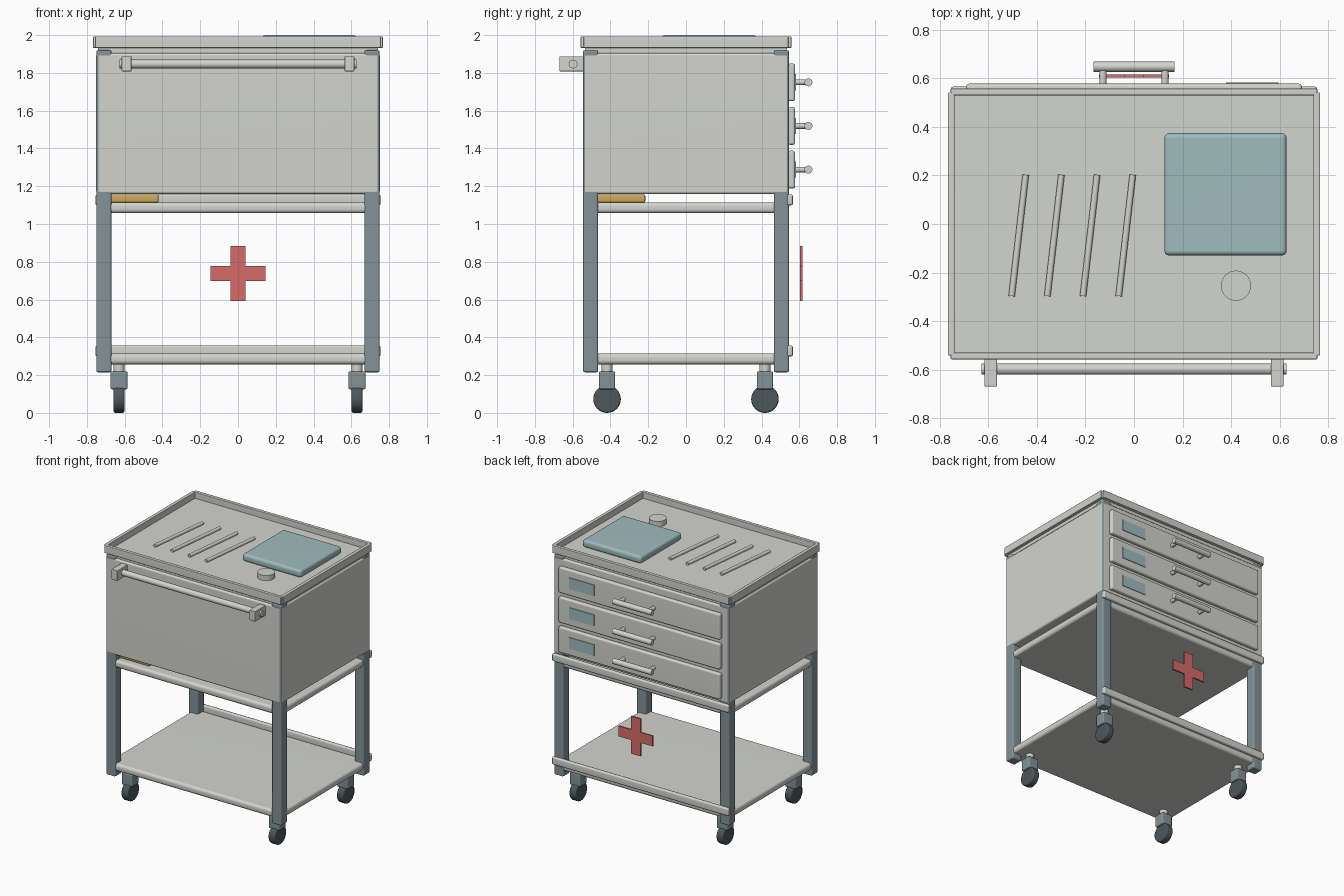
import bpy, bmesh, math
from mathutils import Matrix, Vector

if "Cube" in bpy.data.objects:
    bpy.data.objects.remove(bpy.data.objects["Cube"])


def material(name, rgb):
    mat = bpy.data.materials.new(name)
    mat.use_nodes = True
    mat.diffuse_color = (*rgb, 1)
    bsdf = next(n for n in mat.node_tree.nodes if n.type == 'BSDF_PRINCIPLED')
    bsdf.inputs["Base Color"].default_value = (*rgb, 1)
    return mat


GREY = material("pale_grey_metal", (0.65, 0.66, 0.62))
STEEL = material("blue_grey_steel", (0.23, 0.29, 0.31))
TEAL = material("soft_teal", (0.35, 0.50, 0.51))
RED = material("warm_red", (0.67, 0.15, 0.14))
OCHRE = material("ochre", (0.62, 0.40, 0.11))
RUBBER = material("dark_rubber", (0.075, 0.095, 0.105))


def finish(bm, name, mat):
    bmesh.ops.recalc_face_normals(bm, faces=bm.faces)
    mesh = bpy.data.meshes.new(name)
    bm.to_mesh(mesh)
    bm.free()
    mesh.materials.append(mat)
    obj = bpy.data.objects.new(name, mesh)
    bpy.context.collection.objects.link(obj)
    bpy.ops.object.select_all(action='DESELECT')
    obj.select_set(True)
    bpy.context.view_layer.objects.active = obj
    bpy.ops.object.shade_smooth_by_angle(angle=math.radians(50))
    normals = obj.modifiers.new("weighted_normals", 'WEIGHTED_NORMAL')
    normals.keep_sharp = True
    return obj


def box(name, mat, x, y, z, bevel=0.0, segments=2):
    """Box given by (min, max) on each axis, with rounded edges."""
    bm = bmesh.new()
    bmesh.ops.create_cube(bm, size=1)
    for v in bm.verts:
        v.co = Vector([(a + b) / 2 + c * (b - a) for (a, b), c in zip((x, y, z), v.co)])
    if bevel:
        bmesh.ops.bevel(bm, geom=bm.edges[:], offset=bevel, segments=segments,
                        profile=0.5, affect='EDGES')
    return finish(bm, name, mat)


def rod(name, mat, start, end, radius, sides=24, bevel=0.0):
    """Cylinder running between two points."""
    start, end = Vector(start), Vector(end)
    axis = end - start
    bm = bmesh.new()
    bmesh.ops.create_cone(bm, cap_ends=True, segments=sides, radius1=radius,
                          radius2=radius, depth=axis.length)
    if bevel:
        rims = [e for e in bm.edges if abs(e.verts[0].co.z - e.verts[1].co.z) < 1e-5]
        bmesh.ops.bevel(bm, geom=rims, offset=bevel, segments=2, profile=0.5, affect='EDGES')
    turn = axis.to_track_quat('Z', 'Y').to_matrix().to_4x4()
    bmesh.ops.transform(bm, matrix=Matrix.Translation((start + end) / 2) @ turn, verts=bm.verts)
    return finish(bm, name, mat)


def span(centre, half):
    return (centre - half, centre + half)


# Cabinet body
box("cabinet_body", GREY, span(0, 0.751), span(0, 0.546), (1.158, 1.905), 0.015)

# Corner posts and casters
for sx, side in ((-1, "right"), (1, "left")):
    for sy, end in ((-1, "front"), (1, "back")):
        tag = f"{end}_{side}"
        box(f"post_{tag}", STEEL, span(sx * 0.71, 0.04), span(sy * 0.505, 0.04),
            (0.215, 1.92), 0.01)
        cx, cy = sx * 0.63, sy * 0.418
        rod(f"caster_stem_{tag}", GREY, (cx, cy, 0.2), (cx, cy, 0.27), 0.03)
        box(f"caster_fork_{tag}", STEEL, span(cx, 0.045), span(cy, 0.043), (0.125, 0.22), 0.008)
        rod(f"caster_wheel_{tag}", RUBBER, (cx - 0.029, cy, 0.073), (cx + 0.029, cy, 0.073),
            0.073, 32, 0.01)

# Shelves, each with a raised back lip
for name, base in (("lower", 0.257), ("upper", 1.057)):
    box(f"{name}_shelf", GREY, span(0, 0.744), span(0, 0.539), (base, base + 0.058), 0.02, 3)
    box(f"{name}_back_lip", GREY, span(0, 0.755), (0.535, 0.566),
        (base + 0.042, base + 0.1), 0.01)

# Top tray with four rims
box("tray_floor", GREY, span(0, 0.742), span(0, 0.535), (1.907, 1.945))
for s, side, end in ((-1, "right", "front"), (1, "left", "back")):
    box(f"tray_rim_{side}", GREY, span(s * 0.753, 0.014), span(0, 0.542), (1.932, 1.993), 0.005)
    box(f"tray_rim_{end}", GREY, span(0, 0.755), span(s * 0.544, 0.014), (1.932, 1.993), 0.005)

# Items on the tray
box("folded_pad", TEAL, span(0.377, 0.252), span(0.122, 0.252), (1.94, 2.0), 0.02, 3)
rod("small_jar", GREY, (0.42, -0.254, 1.94), (0.42, -0.254, 1.985), 0.062, 32)
for i in range(4):
    x = -0.475 + i * 0.147
    rod(f"instrument_{i + 1}", GREY, (x - 0.029, -0.297, 1.957), (x + 0.029, 0.203, 1.957), 0.013, 16)

# Box stored on the upper shelf
box("storage_box", OCHRE, (-0.685, -0.42), (-0.485, -0.215), (1.113, 1.157), 0.01)

# Drawers on the back, with label plates and bar handles
for i in range(3):
    z = 1.75 - i * 0.231
    box(f"drawer_{i + 1}", GREY, span(0, 0.692), (0.54, 0.578), span(z, 0.1), 0.012)
    box(f"drawer_label_{i + 1}", TEAL, (0.38, 0.595), (0.575, 0.583), span(z, 0.043))
    for s in (-1, 1):
        rod(f"handle_stem_{i + 1}_{'left' if s > 0 else 'right'}", GREY,
            (s * 0.128, 0.57, z), (s * 0.128, 0.648, z), 0.015, 16)
    rod(f"handle_bar_{i + 1}", GREY, (-0.167, 0.648, z), (0.167, 0.648, z), 0.021)

# Push rail on the front
rod("push_rail", GREY, (-0.628, -0.598, 1.847), (0.628, -0.598, 1.847), 0.023)
for s, side in ((-1, "right"), (1, "left")):
    box(f"rail_bracket_{side}", GREY, span(s * 0.59, 0.026), (-0.67, -0.54), (1.808, 1.888), 0.005)

# Red cross plate behind the open bay
arm, reach, mid = 0.04, 0.145, 0.738
corner = [(arm, reach), (arm, arm), (reach, arm)]
outline = []
for k in range(4):
    c, s = round(math.cos(k * math.pi / 2)), round(math.sin(k * math.pi / 2))
    outline += [(c * x + s * z, c * z - s * x) for x, z in corner]
bm = bmesh.new()
face = bm.faces.new([bm.verts.new((x, 0.604, mid + z)) for x, z in outline])
new = bmesh.ops.extrude_face_region(bm, geom=[face])["geom"]
bmesh.ops.translate(bm, vec=(0, 0.012, 0),
                    verts=[g for g in new if isinstance(g, bmesh.types.BMVert)])
finish(bm, "red_cross", RED)
